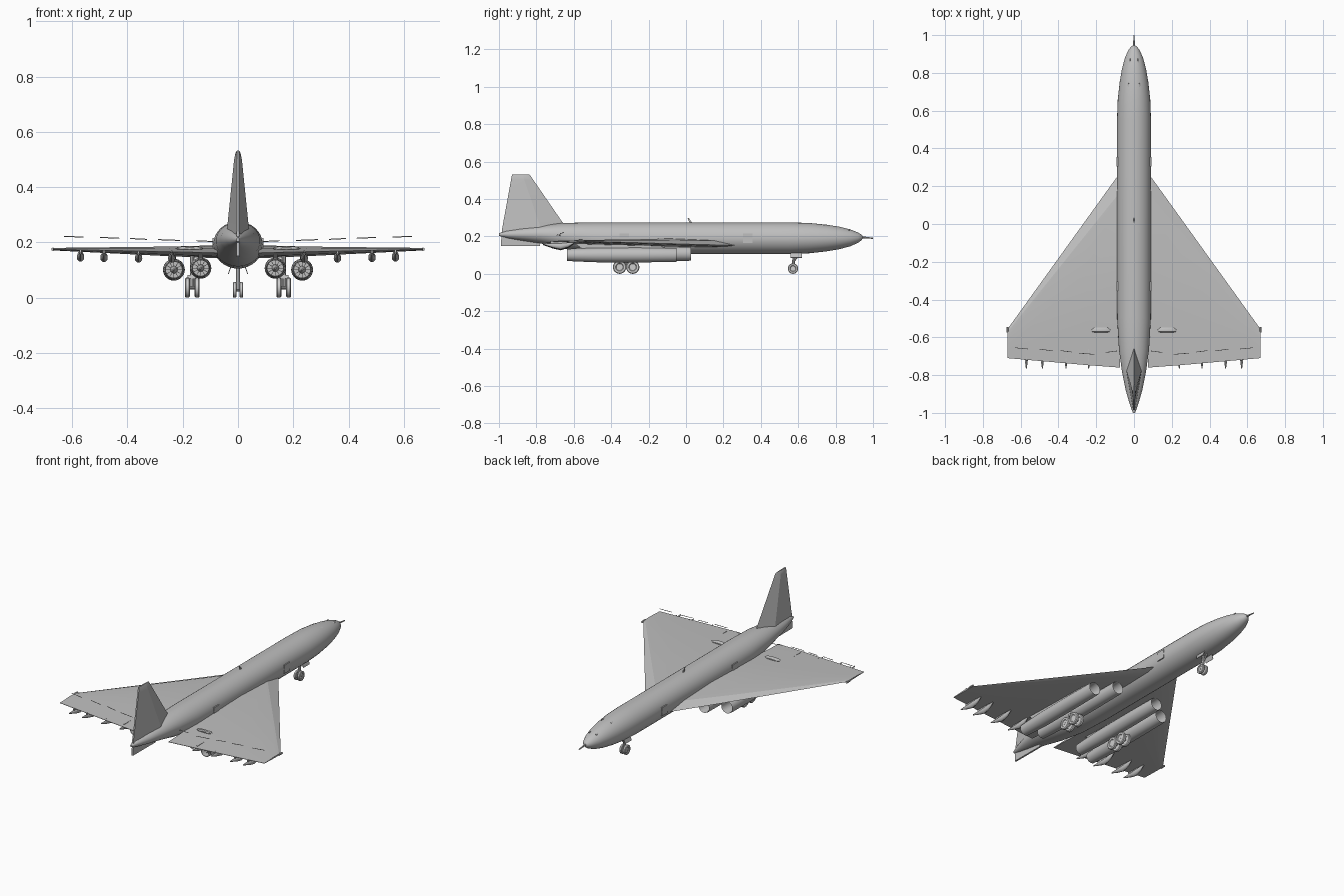
import bpy, bmesh, math
from mathutils import Vector, Matrix

cube = bpy.data.objects.get("Cube")
if cube:
    bpy.data.objects.remove(cube, do_unlink=True)


def material(name, v):
    m = bpy.data.materials.new(name)
    m.use_nodes = True
    m.diffuse_color = (v, v, v, 1)
    m.node_tree.nodes["Principled BSDF"].inputs["Base Color"].default_value = (v, v, v, 1)
    return m


GREY = material("airframe grey", 0.52)
PALE = material("gear pale grey", 0.62)


def finish(name, bm, mat=GREY, mirror=False, angle=35):
    bmesh.ops.recalc_face_normals(bm, faces=bm.faces)
    me = bpy.data.meshes.new(name)
    bm.to_mesh(me)
    bm.free()
    me.materials.append(mat)
    ob = bpy.data.objects.new(name, me)
    bpy.context.collection.objects.link(ob)
    bpy.ops.object.select_all(action='DESELECT')
    ob.select_set(True)
    bpy.context.view_layer.objects.active = ob
    bpy.ops.object.shade_smooth_by_angle(angle=math.radians(angle))
    if mirror:
        ob.modifiers.new("Mirror", 'MIRROR').use_mirror_merge = False
    return ob


def loft(bm, rings):
    """Skin a list of equal-length point rings and cap both ends."""
    rows = [[bm.verts.new(p) for p in ring] for ring in rings]
    n = len(rows[0])
    for a, b in zip(rows, rows[1:]):
        for i in range(n):
            bm.faces.new((a[i], a[(i + 1) % n], b[(i + 1) % n], b[i]))
    bm.faces.new(rows[0])
    bm.faces.new(rows[-1])


def oval(y, z, w, h, x=0, n=32):
    return [(x + w * math.cos(t), y, z + h * math.sin(t))
            for t in (2 * math.pi * i / n for i in range(n))]


def rod(bm, a, b, r1, r2=None, n=10):
    a, b = Vector(a), Vector(b)
    d = b - a
    m = Matrix.Translation((a + b) / 2) @ d.to_track_quat('Z', 'Y').to_matrix().to_4x4()
    bmesh.ops.create_cone(bm, cap_ends=True, segments=n, radius1=r1,
                          radius2=r1 if r2 is None else r2, depth=d.length, matrix=m)


def box(bm, c, size, rot=Matrix()):
    m = Matrix.Translation(c) @ rot @ Matrix.Diagonal((*size, 1))
    bmesh.ops.create_cube(bm, size=1, matrix=m)


# Fuselage: station y, bottom z, top z, half width
stations = [(-1.0, .203, .217, .006), (-.95, .19, .232, .024), (-.88, .178, .245, .044),
            (-.78, .163, .26, .064), (-.66, .137, .272, .08), (-.5, .113, .275, .089),
            (-.3, .105, .275, .09), (.55, .105, .275, .09), (.66, .11, .272, .086),
            (.75, .12, .263, .076), (.82, .132, .252, .064), (.88, .148, .237, .048),
            (.92, .166, .221, .03), (.94, .181, .208, .015), (.945, .192, .199, .004)]
bm = bmesh.new()
loft(bm, [oval(y, (a + b) / 2, w, (b - a) / 2) for y, a, b, w in stations])
finish("fuselage", bm)

# Nose probe
bm = bmesh.new()
rod(bm, (0, .93, .197), (0, 1, .19), .006, .003)
finish("nose_probe", bm)

# Vertical fin with a faceted diamond section, and the lower rudder
def fin_section(z, lead, trail, half):
    mid = lead + (trail - lead) * .4
    return [(0, lead, z), (half, mid, z), (.004, trail, z), (-.004, trail, z), (-half, mid, z)]

bm = bmesh.new()
loft(bm, [fin_section(.23, -.63, -.985, .042), fin_section(.275, -.66, -.977, .037),
          fin_section(.5, -.815, -.936, .014), fin_section(.525, -.832, -.931, .009),
          fin_section(.532, -.84, -.93, .003)])
finish("vertical_fin", bm, angle=20)
bm = bmesh.new()
loft(bm, [[(x, -.78, .149), (x, -.99, .15), (x, -.984, .24), (x, -.8, .24)]
          for x in (-.005, .005)])
finish("lower_rudder", bm)

# Delta wings: lofted cambered section from root to tip
def wing_section(x, lead, trail, zl, zt, up, low):
    def p(f, dz):
        return (x, lead + (trail - lead) * f, zl + (zt - zl) * f + dz)
    return [p(0, 0), p(.1, up * .75), p(.35, up), p(.7, up * .55), p(1, .001),
            p(1, -.001), p(.6, low * .7), p(.25, low), p(.06, low * .6)]

bm = bmesh.new()
loft(bm, [wing_section(.075, .27, -.76, .152, .162, .034, -.012),
          wing_section(.25, .027, -.747, .158, .166, .024, -.01),
          wing_section(.67, -.557, -.71, .175, .175, .005, -.004)])
finish("wings", bm, mirror=True, angle=12)

# Wing tip lights
bm = bmesh.new()
rod(bm, (.67, -.575, .175), (.67, -.545, .175), .006)
finish("wing_tip_lights", bm, mirror=True)

# Thin strips raised above the trailing edges
bm = bmesh.new()
for x0, x1, y0, y1, z in [(.56, .63, -.662, -.655, .219), (.43, .5, -.672, -.662, .215),
                          (.33, .39, -.678, -.67, .211), (.21, .29, -.69, -.684, .207),
                          (.09, .15, -.672, -.68, .203)]:
    rod(bm, (x0, y0, z), (x1, y1, z + .003), .0018, n=6)
finish("trailing_strips", bm, mirror=True)

# Low gear blisters on the wing top
bm = bmesh.new()
loft(bm, [oval(y, .178, w, h, x=.175, n=12) for y, w, h in
          [(-.575, .03, .003), (-.57, .048, .008), (-.56, .05, .009), (-.548, .035, .003)]])
finish("wing_blisters", bm, mirror=True)

# Flap track pods below the trailing edges
bm = bmesh.new()
for x, z in [(.57, .147), (.485, .145), (.36, .143), (.24, .143)]:
    loft(bm, [oval(y, z + dz, r * .8, r, x=x, n=12) for y, dz, r in
              [(-.6, .018, .003), (-.63, .008, .013), (-.67, 0, .017),
               (-.71, .004, .012), (-.765, .014, .003)]])
    box(bm, (x, -.68, z + .015), (.006, .09, .025))
finish("flap_pods", bm, mirror=True)

# Engines: hollow nacelles with intake spinner, nozzle vanes and pylon
def engine(name, x, z, front, back, r):
    prof = [(front - .06, .003), (front - .1, r * .35), (front - .1, r * .82),
            (front - .01, r * .9), (front, r * .95), (front - .01, r), (front - .2, r * 1.04),
            (back + .16, r * 1.03), (back + .05, r * .92), (back, r * .84),
            (back, r * .76), (back + .05, r * .78), (back + .05, r * .35), (back + .01, .003)]
    bm = bmesh.new()
    loft(bm, [oval(y, z, q, q, x=x, n=28) for y, q in prof])
    finish(name + "_nacelles", bm, mirror=True)
    bm = bmesh.new()
    for i in range(12):
        t = 2 * math.pi * i / 12
        c = Vector((x + r * .55 * math.cos(t), back + .04, z + r * .55 * math.sin(t)))
        box(bm, c, (r * .5, .025, .002), Matrix.Rotation(-t, 4, 'Y'))
    finish(name + "_nozzle_vanes", bm, mirror=True)
    bm = bmesh.new()
    loft(bm, [[(x + s, front - .05, z + r * .9), (x + s, back + .08, z + r * .9),
               (x + s, back + .04, .162), (x + s, front - .12, .162)] for s in (-.008, .008)])
    finish(name + "_pylons", bm, mirror=True)

engine("inner_engine", .135, .107, .027, -.61, .037)
engine("outer_engine", .232, .101, -.05, -.635, .038)


# Landing gear
def wheel(bm, x, y, z, r, w):
    loft(bm, [[(x + dx, y + q * math.cos(t), z + q * math.sin(t))
               for t in (2 * math.pi * i / 24 for i in range(24))]
              for dx, q in [(-w * .3, r * .5), (-w / 2, r * .6), (-w / 2, r * .88), (-w * .3, r),
                            (w * .3, r), (w / 2, r * .88), (w / 2, r * .6), (w * .3, r * .5)]])

wheels, legs = bmesh.new(), bmesh.new()
for y in (-.285, -.355):
    for x in (.148, .183):
        wheel(wheels, x, y, .036, .036, .018)
    rod(legs, (.142, y, .036), (.189, y, .036), .006)
rod(legs, (.1655, -.285, .036), (.1655, -.355, .036), .007)
rod(legs, (.1655, -.32, .036), (.1655, -.32, .16), .009)
rod(legs, (.1655, -.32, .08), (.1655, -.25, .16), .005)
box(legs, (.1655, -.32, .075), (.036, .02, .012))
finish("main_wheels", wheels, PALE, mirror=True)
finish("main_gear_legs", legs, PALE, mirror=True)

wheels, legs = bmesh.new(), bmesh.new()
for x in (-.012, .012):
    wheel(wheels, x, .572, .028, .028, .014)
rod(legs, (-.018, .572, .028), (.018, .572, .028), .005)
rod(legs, (0, .572, .028), (0, .58, .12), .008)
rod(legs, (0, .575, .065), (0, .615, .118), .005)
finish("nose_wheels", wheels, PALE)
finish("nose_gear_leg", legs, PALE)
bm = bmesh.new()
box(bm, (.03, .59, .1), (.003, .06, .03), Matrix.Rotation(math.radians(-20), 4, 'Y'))
finish("nose_gear_doors", bm, mirror=True)

# Dorsal aerial and small fittings on the nose and sides
bm = bmesh.new()
loft(bm, [[(x, .02, .27), (x, .035, .27), (x, .015, .298), (x, .008, .298)]
          for x in (-.002, .002)])
finish("dorsal_aerial", bm)
bm = bmesh.new()
for x, y, z in [(.03, .735, .255), (.05, .735, .239), (.022, .865, .234)]:
    box(bm, (x, y, z), (.008, .022, .008), Matrix.Rotation(math.radians(35), 4, 'Y'))
for y in (.33, -.33):
    box(bm, (.089, y, .19), (.006, .05, .05))
finish("fuselage_fittings", bm, mirror=True)
